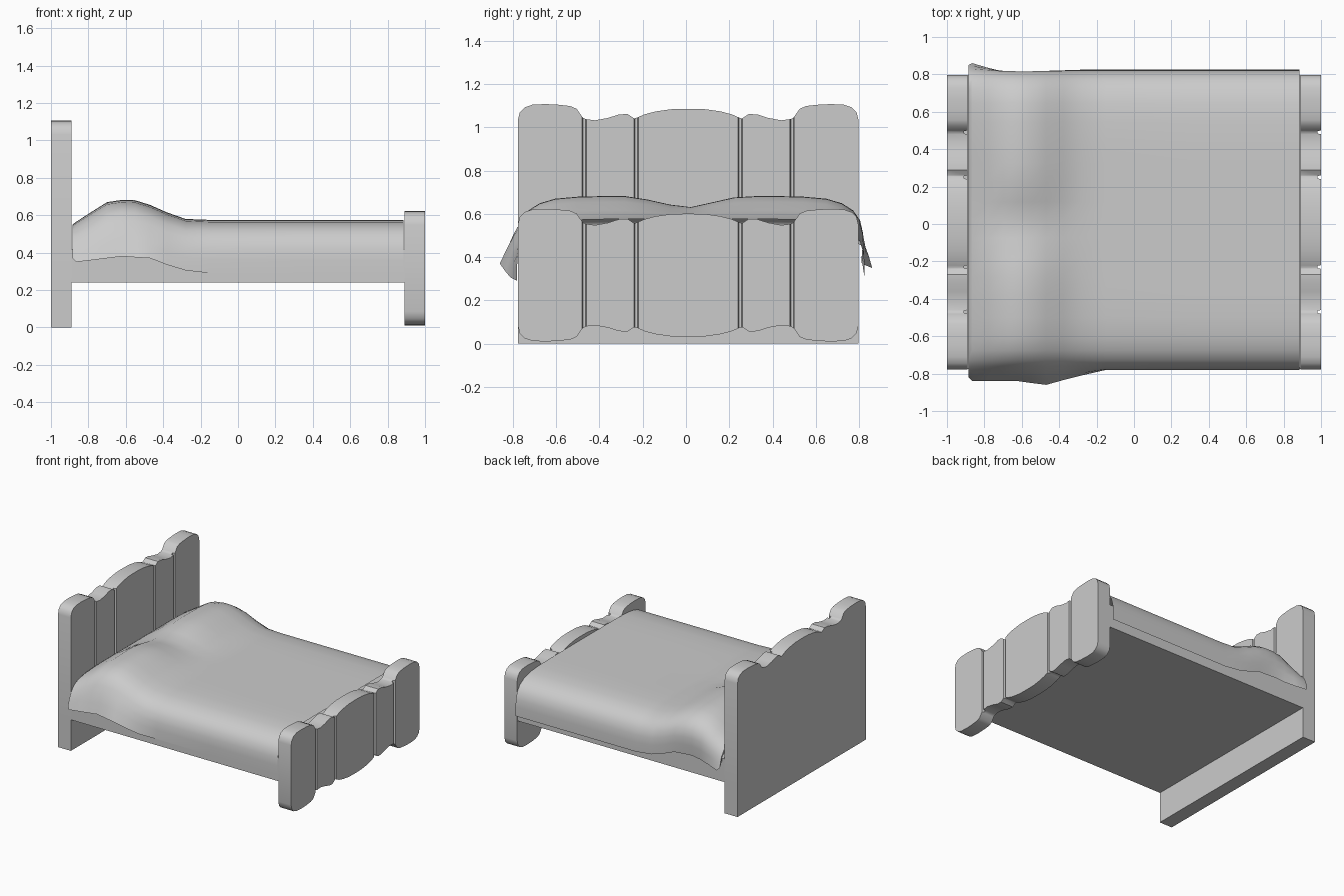
import bpy, bmesh, math

cube = bpy.data.objects.get("Cube")
if cube:
    bpy.data.objects.remove(cube, do_unlink=True)

grey = bpy.data.materials.new("plain_grey")
grey.use_nodes = True
grey.diffuse_color = (0.6, 0.6, 0.6, 1)
grey.node_tree.nodes["Principled BSDF"].inputs["Base Color"].default_value = (0.6, 0.6, 0.6, 1)

CY = 0.01       # centre line of the boards
THICK = 0.11


def finish(bm, name, angle=35):
    bmesh.ops.recalc_face_normals(bm, faces=bm.faces[:])
    mesh = bpy.data.meshes.new(name)
    bm.to_mesh(mesh)
    bm.free()
    mesh.materials.append(grey)
    ob = bpy.data.objects.new(name, mesh)
    bpy.context.collection.objects.link(ob)
    bpy.ops.object.select_all(action='DESELECT')
    ob.select_set(True)
    bpy.context.view_layer.objects.active = ob
    bpy.ops.object.shade_smooth_by_angle(angle=math.radians(angle))
    return ob


def loft(bm, rows, closed):
    rings = [[bm.verts.new(p) for p in row] for row in rows]
    for a, b in zip(rings, rings[1:]):
        n = len(a)
        for i in range(n if closed else n - 1):
            j = (i + 1) % n
            bm.faces.new((a[i], a[j], b[j], b[i]))
    return rings


def box(name, x0, x1, y0, y1, z0, z1):
    bm = bmesh.new()
    rows = [[(x, y0, z0), (x, y1, z0), (x, y1, z1), (x, y0, z1)] for x in (x0, x1)]
    for ring in loft(bm, rows, True):
        bm.faces.new(ring)
    return finish(bm, name)


# Half outline of a board: distance from centre, drop below the top, groove depth
half = [(0, .022, 0), (.08, .024, 0), (.15, .034, 0), (.20, .047, 0), (.23, .06, 0),
        (.234, .062, .02), (.246, .066, .02), (.25, .066, 0), (.28, .046, 0),
        (.32, .048, 0), (.37, .064, 0), (.43, .075, 0), (.47, .07, 0),
        (.474, .069, .02), (.486, .063, .02), (.49, .058, 0), (.515, .022, 0),
        (.545, .009, 0), (.60, .003, 0), (.66, 0, 0), (.72, .003, 0),
        (.755, .015, 0), (.778, .038, 0), (.787, .075, 0)]
outline = [(-d, drop, g) for d, drop, g in reversed(half[1:])] + half


def board(name, x0, bottom, top, curved_bottom):
    bm = bmesh.new()
    rows = []
    for d, drop, groove in outline:
        y, xf = CY + d, x0 + THICK - groove
        zb, zt = bottom + (drop if curved_bottom else 0), top - drop
        rows.append([(x0, y, zb), (xf, y, zb), (xf, y, zt), (x0, y, zt)])
    rings = loft(bm, rows, True)
    bm.faces.new(rings[0])
    bm.faces.new(rings[-1])
    return finish(bm, name)


# Boards, headboard foot and bed frame
board("headboard", -1, 0.24, 1.107, False)
box("headboard_base", -1, -0.89, CY - .787, CY + .787, 0, 0.24)
board("footboard", 0.89, 0.01, 0.623, True)
box("bed_frame", -0.89, 0.89, -0.775, 0.795, 0.24, 0.42)

# Blanket stations along the bed: x, top height, hem height, near hem y, far hem y
stations = [(-.885, .48, .42, -.79, .82), (-.885, .55, .37, -.82, .85),
            (-.865, .565, .35, -.84, .86), (-.78, .62, .36, -.84, .835),
            (-.70, .67, .37, -.84, .815), (-.62, .682, .38, -.84, .81),
            (-.55, .68, .375, -.85, .81), (-.47, .655, .37, -.86, .815),
            (-.38, .615, .335, -.835, .82), (-.28, .58, .305, -.81, .825),
            (-.15, .575, .29, -.78, .825), (.3, .575, .29, -.78, .825),
            (.75, .575, .29, -.78, .825), (.885, .575, .29, -.78, .825)]
# Half section: fraction of half width, fraction of height
section = [(1, 0), (1, .25), (.995, .45), (.975, .63), (.935, .78), (.87, .89),
           (.78, .96), (.65, .99), (.5, 1), (.38, 1), (.25, 1), (.12, 1), (0, 1)]

rows = []
for x, top, hem, near, far in stations:
    plump = max(0, (top - .575) / .105)
    row = []
    for side, edge in ((-1, near), (1, far)):
        pts = []
        for u, h in section:
            y = .022 + side * u * .802
            y += (edge - (.022 + side * .802)) * max(0, 1 - h / .6)
            z = hem + (top - hem) * h
            # The pillows sag between each other and towards the sides
            z -= plump * .055 * max(0, 1 - abs(y) / .25) * (h == 1)
            pts.append((x, y, z))
        row += pts if side < 0 else pts[-2::-1]
    rows.append(row)
bm = bmesh.new()
loft(bm, rows, False)
finish(bm, "blanket", 60)
